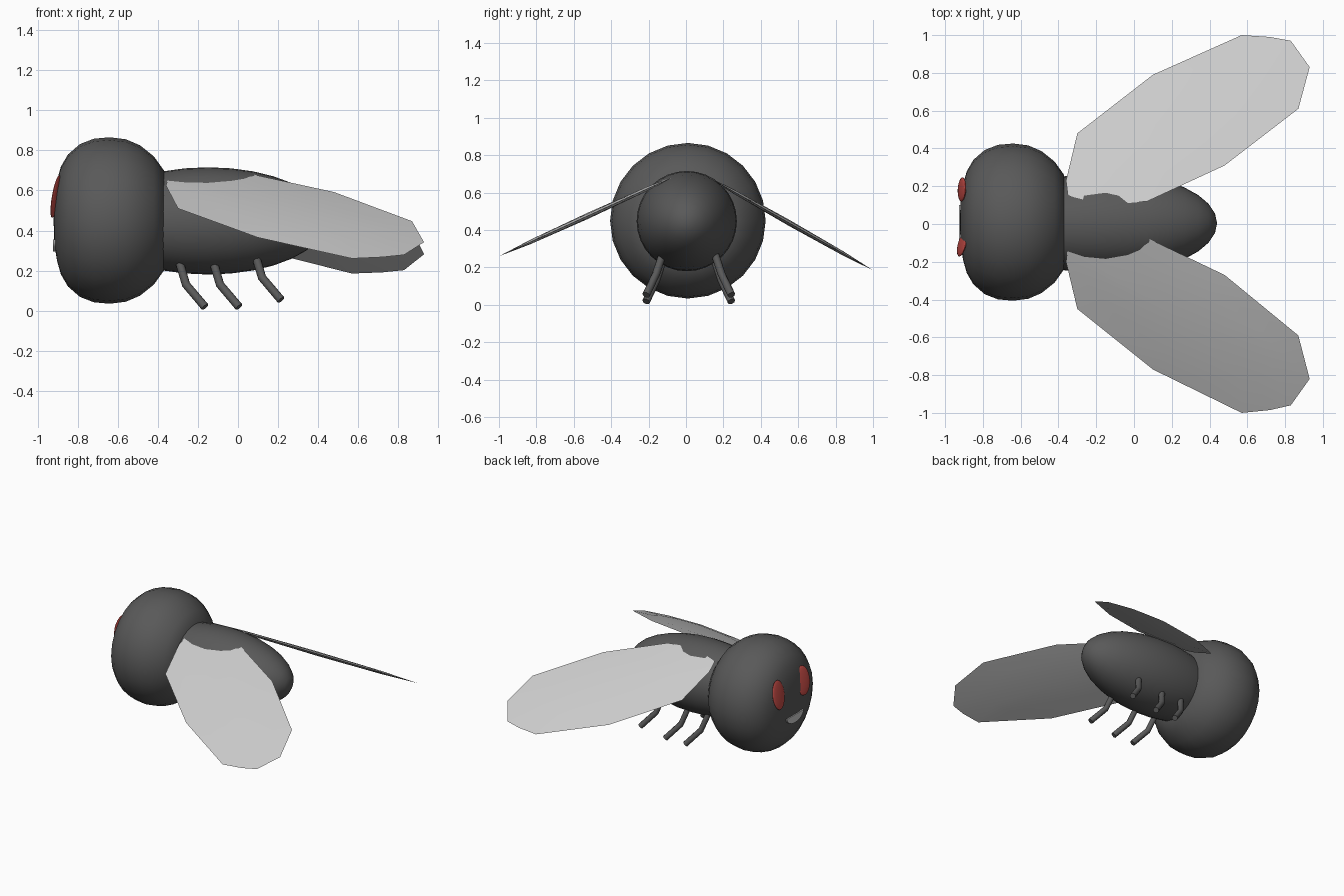
import bpy, bmesh, math
from mathutils import Vector, Matrix

if "Cube" in bpy.data.objects:
    bpy.data.objects.remove(bpy.data.objects["Cube"])


def material(name, rgb):
    m = bpy.data.materials.new(name)
    m.diffuse_color = (*rgb, 1)
    m.use_nodes = True
    m.node_tree.nodes["Principled BSDF"].inputs["Base Color"].default_value = m.diffuse_color
    return m


DARK = material("dark_grey", (0.1, 0.1, 0.1))
RED = material("red", (0.55, 0.07, 0.06))
PALE = material("pale_grey", (0.55, 0.55, 0.55))


def finish(name, bm, mat, angle=60):
    bmesh.ops.recalc_face_normals(bm, faces=bm.faces)
    me = bpy.data.meshes.new(name)
    bm.to_mesh(me)
    bm.free()
    ob = bpy.data.objects.new(name, me)
    bpy.context.collection.objects.link(ob)
    me.materials.append(mat)
    bpy.ops.object.select_all(action='DESELECT')
    bpy.context.view_layer.objects.active = ob
    ob.select_set(True)
    bpy.ops.object.shade_smooth_by_angle(angle=math.radians(angle))
    return ob


def lathe_x(name, profile, cy, cz, segs, mat):
    """Revolve (x, radius) points about an axis parallel to x."""
    bm = bmesh.new()
    vs = [bm.verts.new((x, cy, cz + r)) for x, r in profile]
    es = [bm.edges.new(p) for p in zip(vs, vs[1:])]
    bmesh.ops.spin(bm, geom=vs + es, cent=(0, cy, cz), axis=(1, 0, 0),
                   angle=2 * math.pi, steps=segs)
    bmesh.ops.remove_doubles(bm, verts=bm.verts, dist=1e-4)
    return finish(name, bm, mat)


# Head: rounded drum, flattened at the face
lathe_x("head", [(-0.922, 0), (-0.918, 0.12), (-0.905, 0.2), (-0.885, 0.27),
                 (-0.85, 0.33), (-0.79, 0.382), (-0.72, 0.409), (-0.64, 0.416),
                 (-0.56, 0.406), (-0.49, 0.376), (-0.42, 0.32), (-0.37, 0.25),
                 (-0.36, 0.13), (-0.355, 0)], 0.01, 0.45, 24, DARK)

# Body: long egg running back from the head
lathe_x("body", [(-0.15 - 0.59 * math.cos(math.pi * i / 16),
                  0.268 * math.sin(math.pi * i / 16)) for i in range(17)],
        0.004, 0.448, 32, DARK)


# Wings: thin lens-shaped blades drooping outward
def wing(name, outline, height):
    rim = [Vector((x, y, height(y))) for x, y in outline]
    mid = sum(rim, Vector()) / len(rim)
    bm = bmesh.new()
    edge = [bm.verts.new(p) for p in rim]
    n = len(edge)
    for s in (1, -1):
        ring = [bm.verts.new(mid.lerp(p, 0.65) + Vector((0, 0, s * 0.012))) for p in rim]
        top = bm.verts.new(mid + Vector((0, 0, s * 0.017)))
        for i in range(n):
            j = (i + 1) % n
            bm.faces.new((edge[i], edge[j], ring[j], ring[i]))
            bm.faces.new((ring[i], ring[j], top))
    finish(name, bm, PALE, 40)


wing("wing_left", [(-0.35, 0.15), (-0.36, 0.23), (-0.30, 0.48), (0.10, 0.79),
                   (0.57, 1.0), (0.72, 0.99), (0.83, 0.97), (0.93, 0.83),
                   (0.87, 0.61), (0.48, 0.31), (0.07, 0.12), (-0.15, 0.10)],
     lambda y: 0.75 - 0.565 * y)
wing("wing_right", [(-0.35, -0.12), (-0.36, -0.20), (-0.30, -0.45), (0.10, -0.77),
                    (0.57, -1.0), (0.72, -0.985), (0.83, -0.96), (0.93, -0.82),
                    (0.87, -0.59), (0.48, -0.27), (0.02, -0.05), (-0.15, -0.06)],
     lambda y: 0.715 + 0.455 * y)


# Eyes: tilted flat ovals on the face
for side, y, yaw in (("left", 0.183, 3), ("right", -0.11, 14)):
    bm = bmesh.new()
    bmesh.ops.create_uvsphere(bm, u_segments=20, v_segments=12, radius=1)
    bm.transform(Matrix.Translation((-0.911, y, 0.57))
                 @ Matrix.Rotation(math.radians(yaw), 4, 'Z').inverted()
                 @ Matrix.Rotation(math.radians(10), 4, 'Y')
                 @ Matrix.Diagonal((0.012, 0.064, 0.108, 1)))
    finish("eye_" + side, bm, RED)

# Mouth: half-disc smile
bm = bmesh.new()
arc = [(0.10 * math.cos(math.pi * i / 12), -0.06 * math.sin(math.pi * i / 12))
       for i in range(13)]
face = bm.faces.new([bm.verts.new((-0.926, 0.0 + a, 0.355 + b)) for a, b in arc])
ext = bmesh.ops.extrude_face_region(bm, geom=[face])
bmesh.ops.translate(bm, vec=(0.03, 0, 0),
                    verts=[v for v in ext["geom"] if isinstance(v, bmesh.types.BMVert)])
finish("mouth", bm, PALE, 30)


# Legs: bent round tubes, three each side
def leg(name, points, radius=0.021):
    cu = bpy.data.curves.new(name, 'CURVE')
    cu.dimensions = '3D'
    cu.bevel_depth = radius
    cu.bevel_resolution = 2
    cu.use_fill_caps = True
    sp = cu.splines.new('POLY')
    sp.points.add(len(points) - 1)
    for p, co in zip(sp.points, points):
        p.co = (*co, 1)
    ob = bpy.data.objects.new(name, cu)
    bpy.context.collection.objects.link(ob)
    cu.materials.append(DARK)


for pos, x, z in (("front", -0.29, 0.0), ("middle", -0.12, 0.0), ("rear", 0.09, 0.035)):
    for side, s in (("left", 1), ("right", -1)):
        leg(f"{pos}_leg_{side}",
            [(x - 0.01, 0.015 + s * 0.13, z + 0.27), (x + 0.005, 0.015 + s * 0.147, z + 0.215),
             (x + 0.03, 0.015 + s * 0.175, z + 0.13), (x + 0.125, 0.015 + s * 0.228, z + 0.018)])
